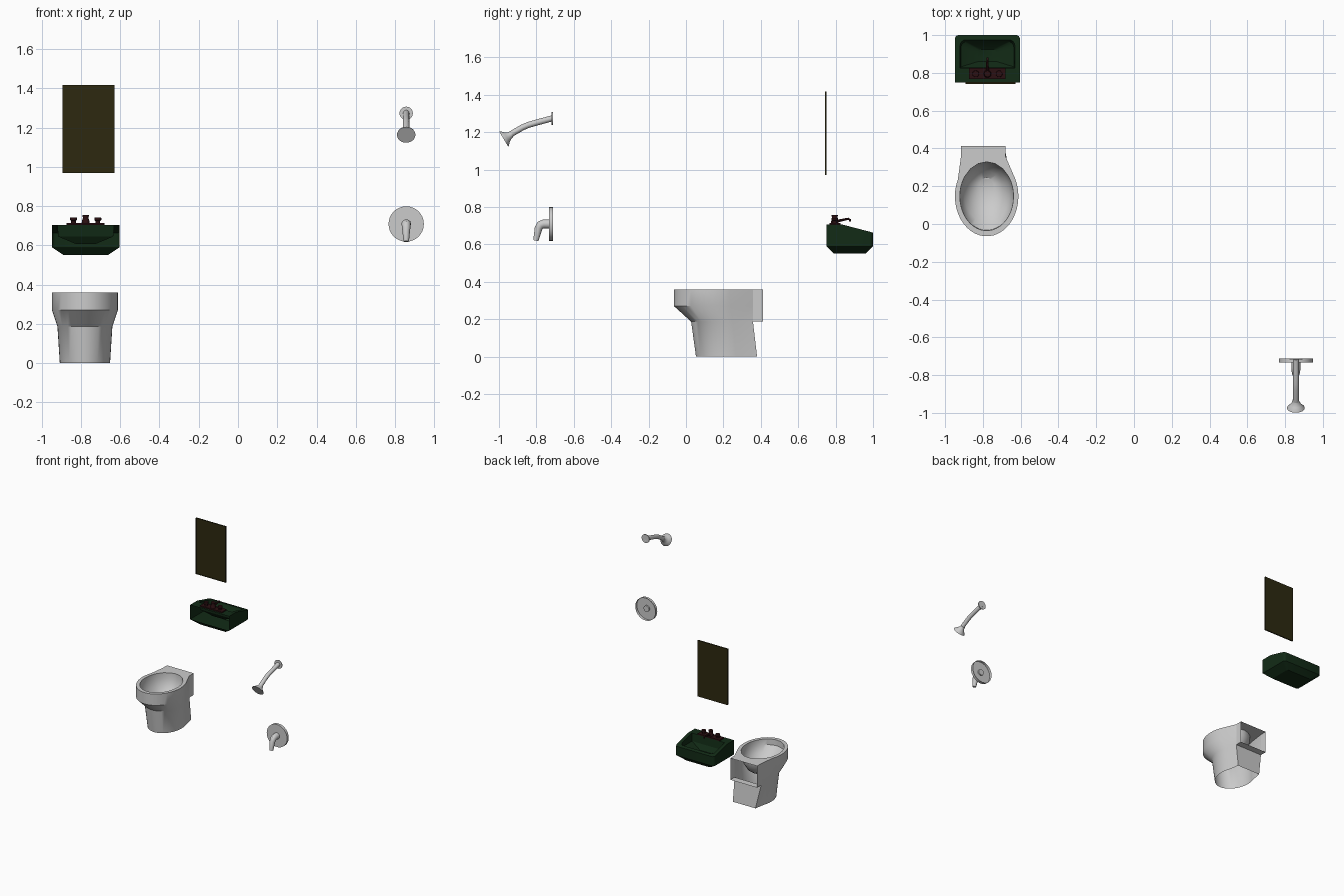
import bpy, bmesh, math
from mathutils import Vector

if "Cube" in bpy.data.objects:
    bpy.data.objects.remove(bpy.data.objects["Cube"])


def material(name, rgb):
    m = bpy.data.materials.new(name)
    m.diffuse_color = (*rgb, 1)
    m.use_nodes = True
    m.node_tree.nodes["Principled BSDF"].inputs["Base Color"].default_value = m.diffuse_color
    return m


GREEN = material("dark_green", (0.006, 0.024, 0.008))
RED = material("dark_red", (0.024, 0.005, 0.006))
OLIVE = material("dark_olive", (0.026, 0.022, 0.005))


def build(name, verts, faces, mat=None, smooth=None):
    bm = bmesh.new()
    vs = [bm.verts.new(v) for v in verts]
    for f in faces:
        bm.faces.new([vs[i] for i in f])
    bmesh.ops.remove_doubles(bm, verts=bm.verts, dist=1e-5)
    bmesh.ops.recalc_face_normals(bm, faces=bm.faces)
    me = bpy.data.meshes.new(name)
    bm.to_mesh(me)
    bm.free()
    ob = bpy.data.objects.new(name, me)
    bpy.context.collection.objects.link(ob)
    if mat:
        me.materials.append(mat)
    if smooth:
        bpy.ops.object.select_all(action='DESELECT')
        ob.select_set(True)
        bpy.context.view_layer.objects.active = ob
        bpy.ops.object.shade_smooth_by_angle(angle=math.radians(smooth))
    return ob


def loft(rings, start=True, end=True, skip=lambda r, i: False):
    n = len(rings[0])
    verts = [v for ring in rings for v in ring]
    faces = [(r * n + i, r * n + (i + 1) % n, (r + 1) * n + (i + 1) % n, (r + 1) * n + i)
             for r in range(len(rings) - 1) for i in range(n) if not skip(r, i)]
    if start:
        faces.append(tuple(range(n)))
    if end:
        faces.append(tuple(range(len(verts) - n, len(verts))))
    return verts, faces


def tube(name, x, path, mat=None, n=20, start=True, end=True, smooth=35):
    """Round section swept along (y, z, radius) points in the plane at x."""
    rings = []
    for i, (y, z, r) in enumerate(path):
        a, b = path[max(i - 1, 0)], path[min(i + 1, len(path) - 1)]
        t = Vector((0, b[0] - a[0], b[1] - a[1])).normalized()
        side = Vector((0, -t.z, t.y))
        rings.append([Vector((x, y, z)) + r * (math.cos(k * math.tau / n) * Vector((1, 0, 0))
                      + math.sin(k * math.tau / n) * side) for k in range(n)])
    return build(name, *loft(rings, start, end), mat, smooth)


# Toilet: front arc plus straight back, lofted up, over the rim and into the bowl
TX, ARC, BACK = -0.78, 28, 7


def arc_pt(hw, ry, yc, z, deg):
    a = math.radians(deg)
    return Vector((TX - hw * math.cos(a), yc - ry * math.sin(a), z))


def body_ring(z, hw, yf, yc, left, right, yb):
    pts = [arc_pt(hw, yc - yf, yc, z, -25 + 230 * k / (ARC - 1)) for k in range(ARC)]
    return pts + [Vector((TX + right + (left - right) * k / (BACK - 1), yb, z)) for k in range(BACK)]


def bowl_ring(z, hw, ry, yc):
    degs = [-25 + 230 * k / (ARC - 1) for k in range(ARC)]
    degs += [215 + 110 * k / (BACK - 1) for k in range(BACK)]
    return [arc_pt(hw, ry, yc, z, d) for d in degs]


L, R, YC, YB = -0.136, 0.10, 0.358, 0.412
rings = [body_ring(0, 0.128, 0.053, 0.22, -0.10, 0.10, 0.38),
         body_ring(0.187, 0.14, 0.027, 0.20, L, R, YC),
         body_ring(0.27, 0.168, -0.065, 0.147, L, R, YC),
         body_ring(0.36, 0.168, -0.065, 0.147, L, R, YC),
         bowl_ring(0.36, 0.142, 0.182, 0.147),
         bowl_ring(0.315, 0.140, 0.18, 0.147),
         bowl_ring(0.27, 0.12, 0.15, 0.16),
         bowl_ring(0.225, 0.085, 0.10, 0.18),
         bowl_ring(0.20, 0.04, 0.05, 0.195)]
build("toilet_bowl", *loft(rings, start=False,
      skip=lambda r, i: r in (1, 2) and ARC <= i < ARC + BACK - 1), smooth=35)

# Box behind the rim, open at the wall
section = [(L, 0.187), (R, 0.187), (R, 0.36), (L, 0.36)]
build("toilet_back_box", *loft([[(TX + x, y, z) for x, z in section] for y in (YC, YB)], False, False))

# Sink: rounded front outline, open at the wall, with a recessed basin
SX = -0.776


def top_z(y):
    return 0.705 - max(0, y - 0.84) * 0.042 / 0.16


def sink_ring(hw, yb, yf, r, z=None, crease=0.84):
    right = [(hw, yb), (hw, max(crease, yb + 0.005))]
    right += [(hw - r + r * math.cos(k * math.pi / 8), yf - r + r * math.sin(k * math.pi / 8))
              for k in range(5)]
    pts = right + [(-x, y) for x, y in reversed(right)]
    return [Vector((SX + x, y, top_z(y) if z is None else z)) for x, y in pts]


rings = [sink_ring(0.112, 0.79, 0.96, 0.015, 0.55),
         sink_ring(0.172, 0.75, 1.0, 0.02, 0.59),
         sink_ring(0.172, 0.75, 1.0, 0.02),
         sink_ring(0.145, 0.825, 0.975, 0.03),
         sink_ring(0.14, 0.832, 0.965, 0.03, 0.645),
         sink_ring(0.05, 0.86, 0.925, 0.02, 0.607, 0.88)]
last = len(rings[0]) - 1
build("sink", *loft(rings, skip=lambda r, i: r == 1 and i == last), GREEN, 25)

# Faucet: plate, two knobs, centre post and spout
plate = [[(SX + x, y, z) for x, y in ((-0.097, 0.767), (0.097, 0.767), (0.097, 0.825), (-0.097, 0.825))]
         for z in (0.704, 0.714)]
build("faucet_plate", *loft(plate), RED)
for side, s in (("left", -1), ("right", 1)):
    tube("faucet_knob_" + side, SX + s * 0.062,
         [(0.795, 0.712, 0.012), (0.795, 0.724, 0.012), (0.795, 0.73, 0.018), (0.795, 0.742, 0.017)], RED, 12)
tube("faucet_post", SX, [(0.795, 0.712, 0.021), (0.795, 0.732, 0.017),
                         (0.795, 0.738, 0.014), (0.795, 0.756, 0.017)], RED, 12)
tube("faucet_spout", SX, [(0.795, 0.722, 0.009), (0.835, 0.73, 0.007),
                          (0.868, 0.737, 0.006), (0.876, 0.732, 0.006), (0.877, 0.722, 0.006)], RED, 10)

# Mirror: shallow panel open at the wall
panel = [[(x, y, z) for x, z in ((-0.893, 0.97), (-0.628, 0.97), (-0.628, 1.418), (-0.893, 1.418))]
         for y in (0.742, 0.752)]
build("mirror", *loft(panel, start=False), OLIVE)

# Shower: wall flange, bent arm and flared head
WX = 0.857
tube("shower_flange", WX, [(-0.712, 1.273, 0.034), (-0.718, 1.273, 0.034)], n=24)
tube("shower_arm", WX, [(-0.715, 1.274, 0.016), (-0.80, 1.251, 0.016), (-0.845, 1.238, 0.016),
                        (-0.875, 1.225, 0.016), (-0.947, 1.183, 0.016)], n=16)
ax, az = -0.857, -0.515
head = [(0, 0.017), (0.012, 0.019), (0.03, 0.030), (0.046, 0.046), (0.050, 0.047)]
tube("shower_head", WX, [(-0.932 + d * ax, 1.189 + d * az, r) for d, r in head], n=24)

# Shower valve: hollow round plate with a drooping lever
tube("valve_plate", WX, [(-0.712, 0.709, 0.09), (-0.733, 0.709, 0.09)], n=32, start=False)
tube("valve_lever", WX, [(-0.722, 0.709, 0.024), (-0.762, 0.709, 0.024), (-0.778, 0.703, 0.023),
                         (-0.788, 0.688, 0.021), (-0.803, 0.62, 0.014)], n=20)
